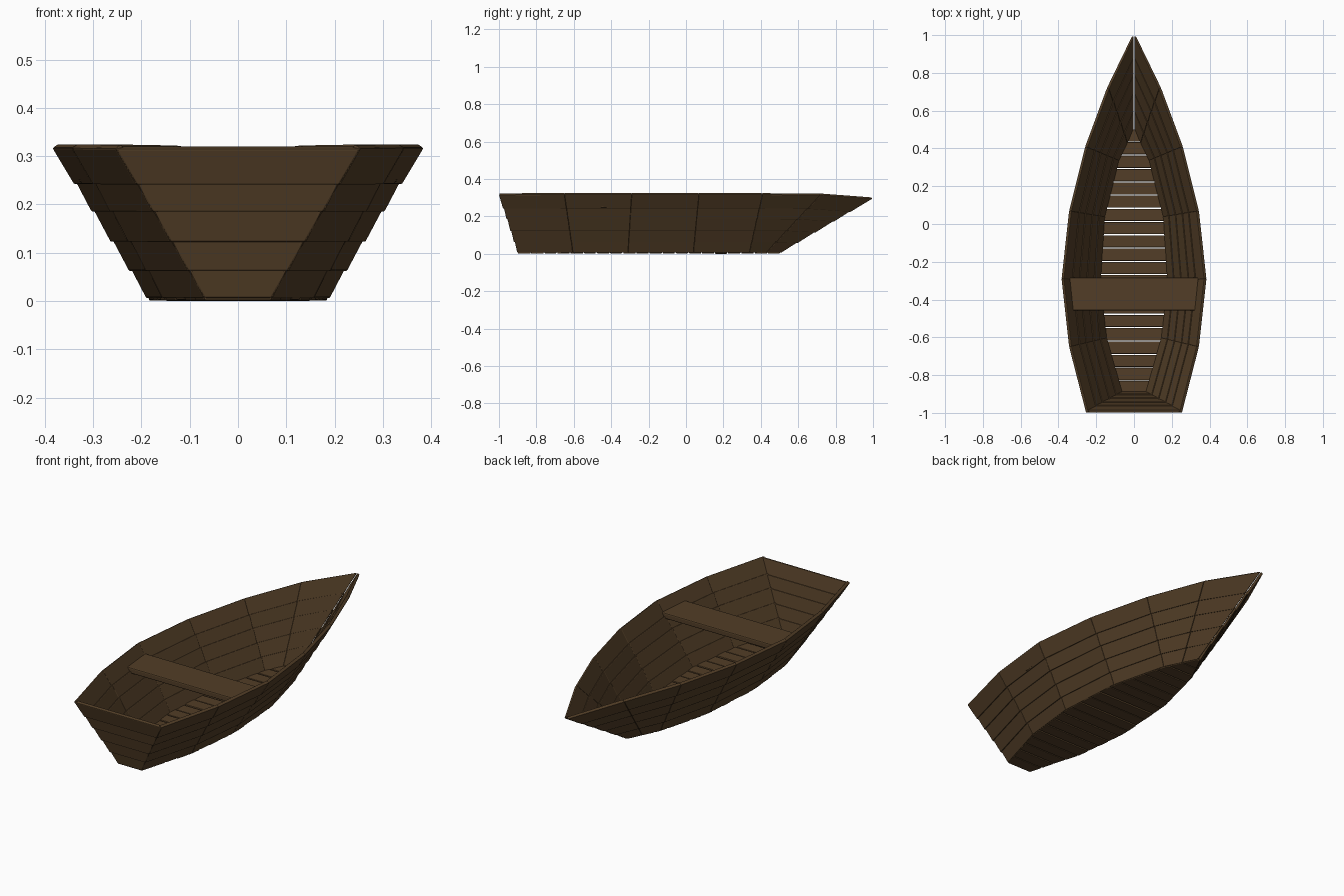
import bpy, bmesh, random
from mathutils import Vector

if "Cube" in bpy.data.objects:
    bpy.data.objects.remove(bpy.data.objects["Cube"])

random.seed(4)
wood = bpy.data.materials.new("dark_wood")
wood.diffuse_color = (0.085, 0.048, 0.02, 1)
wood.use_nodes = True
wood.node_tree.nodes["Principled BSDF"].inputs["Base Color"].default_value = wood.diffuse_color

# Hull stations from stern to bow: (x, y, z) along the rim and along the floor
RIM = [(.255, -1, .316), (.345, -.65, .317), (.385, -.29, .317), (.345, .07, .317),
       (.26, .41, .317), (.145, .72, .315), (.01, .998, .294)]
FLOOR = [(.07, -.9, .006), (.155, -.605, .006), (.188, -.31, .006), (.165, .04, .006),
         (.09, .34, .006), (.045, .43, .006), (.006, .51, .006)]
LEVELS = [0, .195, .39, .59, .775, 1]
THICK = .017


def hull_point(station, t):
    return Vector(FLOOR[station]).lerp(Vector(RIM[station]), t)


def add_block(bm, outer, inward, keep_right=False):
    """Six-sided board from an outer quad and an inward thickness vector."""
    inner = [p + inward for p in outer]
    if keep_right:
        for p in inner:
            p.x = max(p.x, .001)
    v = [bm.verts.new(p) for p in list(outer) + inner]
    for f in ((0, 1, 2, 3), (7, 6, 5, 4), (0, 4, 5, 1), (1, 5, 6, 2), (2, 6, 7, 3), (3, 7, 4, 0)):
        bm.faces.new([v[i] for i in f])


def finish(name, bm, bevel=.004, mirror=False):
    bmesh.ops.recalc_face_normals(bm, faces=bm.faces)
    mesh = bpy.data.meshes.new(name)
    bm.to_mesh(mesh)
    bm.free()
    ob = bpy.data.objects.new(name, mesh)
    bpy.context.collection.objects.link(ob)
    mesh.materials.append(wood)
    m = ob.modifiers.new("rounded_edges", 'BEVEL')
    m.width, m.segments = bevel, 2
    if mirror:
        ob.modifiers.new("both_sides", 'MIRROR')
    return ob


def clinker_quad(a, b, c, d, normal):
    """Tilt a plank so its lower edge laps over the plank beneath."""
    out, back = normal * .002, normal * -.004
    drop_a, drop_b = (a - d) * .08, (b - c) * .08
    if a.z < .01:
        drop_a = drop_b = Vector()
    quad = [a + drop_a + out, b + drop_b + out, c.copy(), d.copy()]
    if c.z < .29:
        quad[2] += back
        quad[3] += back
    return quad


# Side planking, one object per strake
for k in range(5):
    bm = bmesh.new()
    for s in range(6):
        a, b = hull_point(s, LEVELS[k]), hull_point(s + 1, LEVELS[k])
        c, d = hull_point(s + 1, LEVELS[k + 1]), hull_point(s, LEVELS[k + 1])
        n = (c - a).cross(d - b).normalized()
        if n.x < 0:
            n = -n
        quad = clinker_quad(a, b, c, d, n)
        add_block(bm, quad, n * -THICK, True)
    finish(f"side_strake_{k + 1}", bm, mirror=True)

# Stern transom boards
bm = bmesh.new()
flip = Vector((-1, 1, 1))
for k in range(5):
    b, c = hull_point(0, LEVELS[k]), hull_point(0, LEVELS[k + 1])
    a, d = b * flip, c * flip
    n = (c - a).cross(d - b).normalized()
    if n.y > 0:
        n = -n
    quad = clinker_quad(a, b, c, d, n)
    add_block(bm, quad, n * -THICK)
finish("transom", bm)


def floor_half_width(y):
    for p, q in zip(FLOOR, FLOOR[1:]):
        if p[1] <= y <= q[1]:
            return p[0] + (q[0] - p[0]) * (y - p[1]) / (q[1] - p[1])
    return FLOOR[0][0] if y < 0 else .006


# Cross-laid floor slats with narrow gaps
bm = bmesh.new()
count, start, end = 20, -.9, .505
pitch = (end - start) / count
for i in range(count):
    y0 = start + i * pitch + random.uniform(.001, .004)
    y1 = start + (i + 1) * pitch - random.uniform(.001, .005)
    w0, w1 = floor_half_width(y0), floor_half_width(y1)
    z = random.uniform(0, .003)
    add_block(bm, [Vector((-w0, y0, z)), Vector((w0, y0, z)),
                   Vector((w1, y1, z)), Vector((-w1, y1, z))], Vector((0, 0, .017)))
finish("floor_slats", bm)

# Seat board
bm = bmesh.new()
z = .245
add_block(bm, [Vector((-.328, -.458, z)), Vector((.328, -.458, z)),
               Vector((.342, -.283, z)), Vector((-.342, -.283, z))], Vector((0, 0, .03)))
finish("seat", bm, .006)
